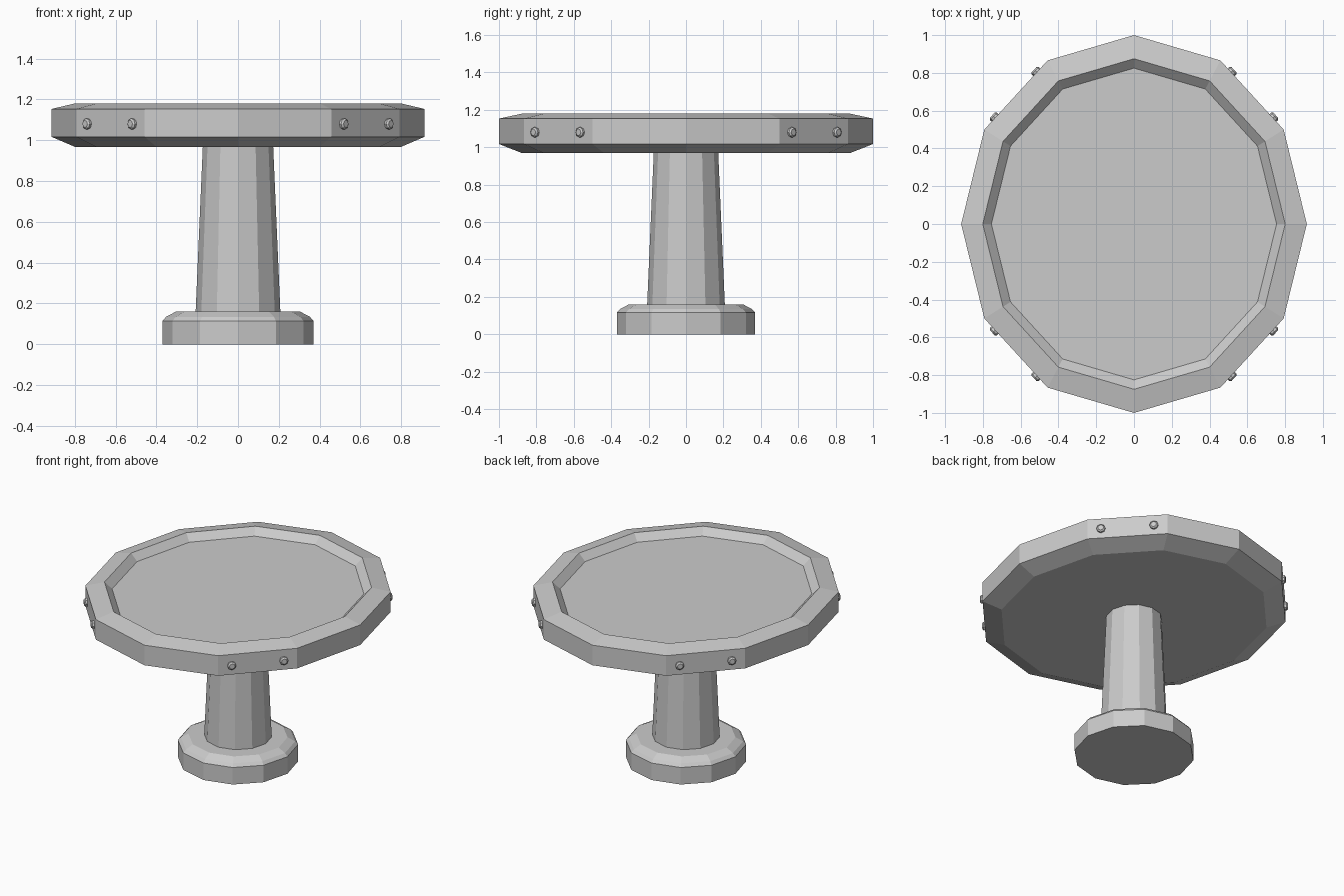
import bpy, bmesh
from math import sin, cos, pi
from mathutils import Vector, Matrix

if "Cube" in bpy.data.objects:
    bpy.data.objects.remove(bpy.data.objects["Cube"])

SIDES = 12
SX = 0.915          # tabletop is narrower in x than in y


def lathe(name, profile, sx=1.0, sides=SIDES):
    """Closed faceted solid from a list of (radius, z), capped at both ends."""
    bm = bmesh.new()
    rings = []
    for r, z in profile:
        rings.append([bm.verts.new((r * sx * cos(2 * pi * i / sides),
                                    r * sin(2 * pi * i / sides), z))
                      for i in range(sides)])
    for lo, hi in zip(rings, rings[1:]):
        for i in range(sides):
            j = (i + 1) % sides
            bm.faces.new((lo[i], lo[j], hi[j], hi[i]))
    bm.faces.new(rings[0][::-1])
    bm.faces.new(rings[-1])
    me = bpy.data.meshes.new(name)
    bm.to_mesh(me)
    bm.free()
    ob = bpy.data.objects.new(name, me)
    bpy.context.collection.objects.link(ob)
    return ob


# Foot with a softened upper edge
lathe("base", [(0.37, 0), (0.37, 0.115), (0.352, 0.135), (0.305, 0.16)])

# Tapered column
lathe("column", [(0.208, 0.15), (0.172, 0.98)])

# Tabletop: chamfered underside, sloped rim, shallow recessed surface
lathe("tabletop", [(0.875, 0.968), (1.0, 1.017), (1.0, 1.153),
                   (0.875, 1.18), (0.825, 1.135)], sx=SX)

# Pairs of studs on the four diagonal facets
a = Vector((SX * cos(pi / 3), sin(pi / 3), 1.08))
b = Vector((SX * cos(pi / 6), sin(pi / 6), 1.08))
normal = Vector((a.y - b.y, b.x - a.x, 0)).normalized()
for mx in (1, -1):
    for my in (1, -1):
        for t in (0.17, 0.83):
            p = a.lerp(b, t)
            n = Vector((normal.x * mx, normal.y * my, 0))
            stud = lathe("stud", [(0.027, -0.01), (0.027, 0.012), (0.018, 0.02)], sides=8)
            rot = n.to_track_quat('Z', 'Y').to_matrix().to_4x4()
            stud.matrix_world = Matrix.Translation((p.x * mx, p.y * my, p.z)) @ rot
